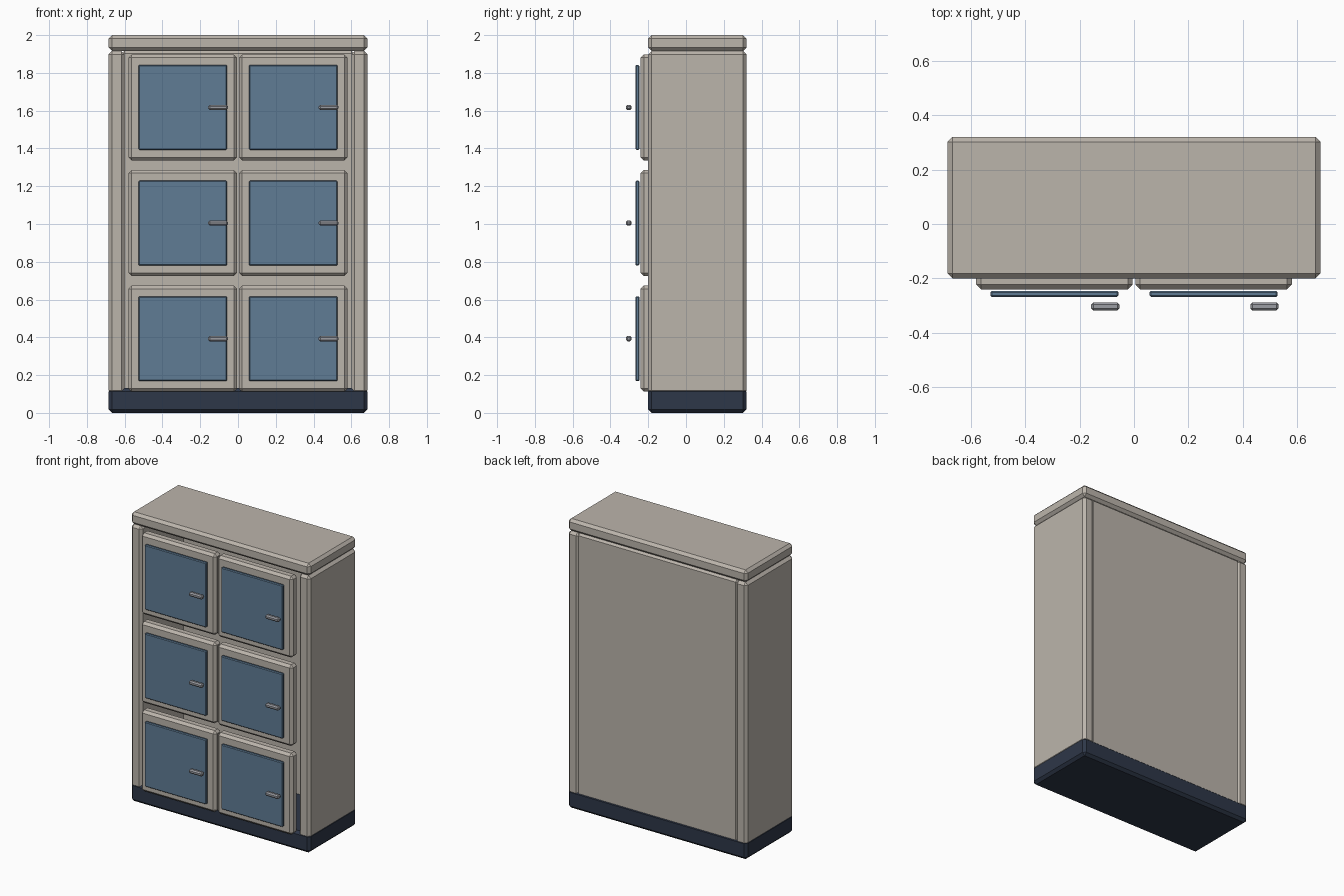
import bpy

if "Cube" in bpy.data.objects:
    bpy.data.objects.remove(bpy.data.objects["Cube"])


def colour(name, rgb):
    m = bpy.data.materials.new(name)
    m.diffuse_color = (*rgb, 1)
    m.use_nodes = True
    m.node_tree.nodes["Principled BSDF"].inputs["Base Color"].default_value = m.diffuse_color
    return m


BODY = colour("warm grey", (0.50, 0.46, 0.41))
BLUE = colour("steel blue", (0.115, 0.20, 0.30))
NAVY = colour("dark navy", (0.027, 0.038, 0.065))
METAL = colour("metal grey", (0.33, 0.34, 0.37))


def box(name, x, y, z, mat, bevel):
    """Chamfered box from (min, max) ranges on each axis."""
    bpy.ops.mesh.primitive_cube_add(
        size=1, location=[(a + b) / 2 for a, b in (x, y, z)])
    ob = bpy.context.object
    ob.name = name
    ob.scale = [b - a for a, b in (x, y, z)]
    bpy.ops.object.transform_apply(location=False, rotation=False, scale=True)
    mod = ob.modifiers.new("chamfer", "BEVEL")
    mod.width = bevel
    mod.segments = 1
    ob.data.materials.append(mat)
    return ob


DEPTH = (-0.2, 0.32)

# Plinth and top slab
box("plinth", (-0.685, 0.685), DEPTH, (0, 0.131), NAVY, 0.018)
box("top_slab", (-0.685, 0.685), DEPTH, (1.916, 2.0), BODY, 0.018)

# Side panels and back panel around the hollow inside
box("side_panel_left", (-0.685, -0.60), DEPTH, (0.10, 1.916), BODY, 0.018)
box("side_panel_right", (0.60, 0.685), DEPTH, (0.10, 1.916), BODY, 0.018)
box("back_panel", (-0.615, 0.615), (0.26, 0.315), (0.10, 1.916), BODY, 0.014)

# Six doors, each with a blue front plate and a bar handle
for row, zc in enumerate((0.393, 1.005, 1.617)):
    for side, xc in (("left", -0.2925), ("right", 0.2925)):
        tag = f"{side}_{row + 1}"
        box("door_" + tag, (xc - 0.2875, xc + 0.2875), (-0.24, -0.17),
            (zc - 0.281, zc + 0.281), BODY, 0.017)
        box("door_plate_" + tag, (xc - 0.235, xc + 0.235), (-0.268, -0.246),
            (zc - 0.224, zc + 0.224), BLUE, 0.005)
        box("handle_" + tag, (xc + 0.135, xc + 0.239), (-0.318, -0.288),
            (zc - 0.014, zc + 0.014), METAL, 0.008)
